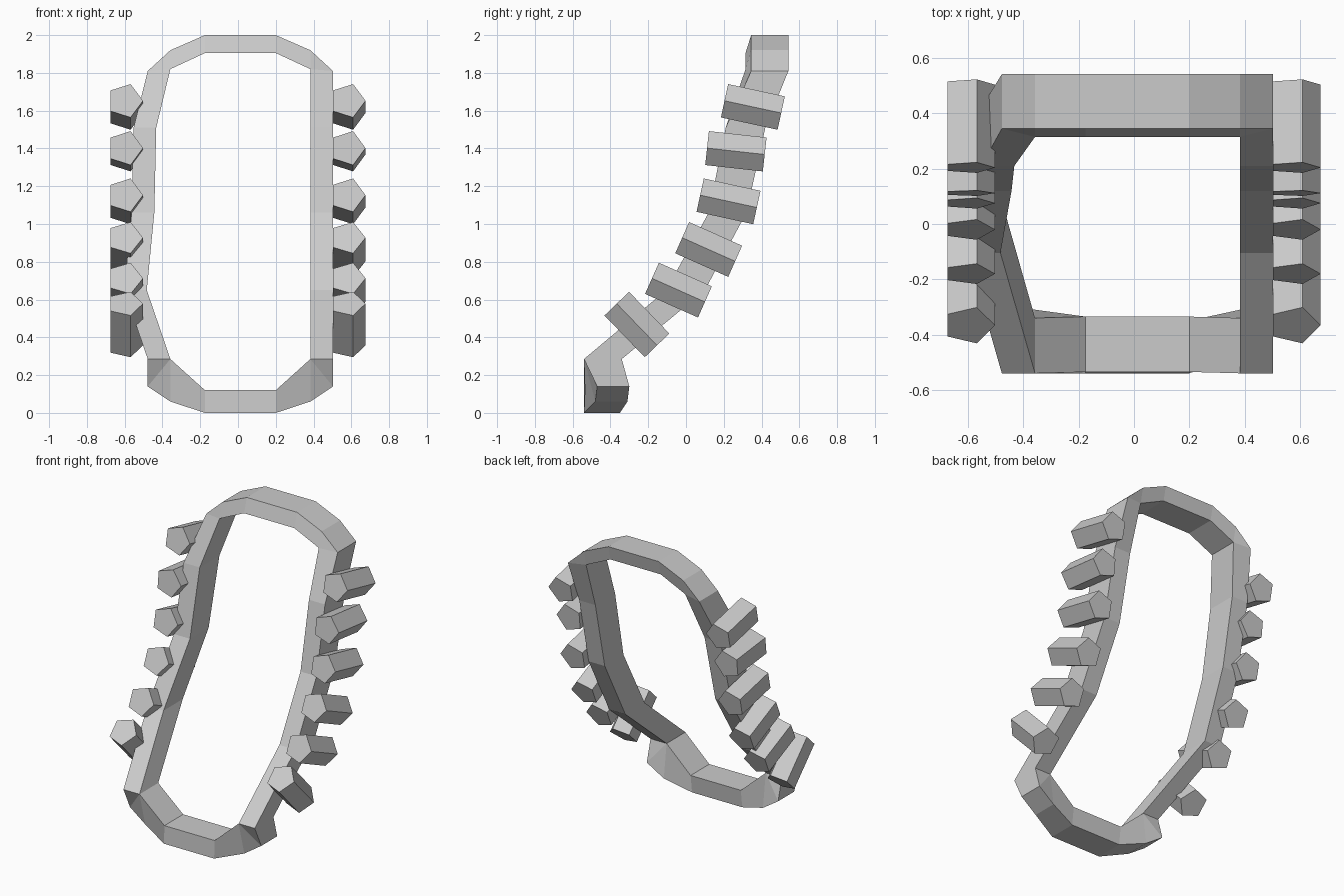
import bpy, bmesh, math
from mathutils import Vector, Matrix

if "Cube" in bpy.data.objects:
    bpy.data.objects.remove(bpy.data.objects["Cube"])


def make_object(name, bm):
    bmesh.ops.recalc_face_normals(bm, faces=bm.faces[:])
    mesh = bpy.data.meshes.new(name)
    bm.to_mesh(mesh)
    bm.free()
    obj = bpy.data.objects.new(name, mesh)
    bpy.context.collection.objects.link(obj)
    return obj


# Half of the loop, top to bottom. Each section has an inner and an outer
# edge (x, z, front y, back y), plus how far the left side bulges outward.
TOP = (.383, 1.82, .315, .52)
LOW = (.383, .285, -.54, -.34)
half = [
    ((.2, 1.905, .315, .52), (.2, 2.0, .345, .542), 0),
    (TOP, (.383, 1.92, .345, .542), 0),
    (TOP, (.503, 1.81, .345, .542), 0),
    ((.383, 1.51, .21, .42), (.503, 1.51, .21, .42), .075),
    ((.383, 1.06, .12, .32), (.503, 1.06, .12, .32), .085),
    ((.383, .65, -.105, .10), (.503, .65, -.105, .10), .125),
    (LOW, (.503, .285, -.54, -.34), 0),
    (LOW, (.503, .14, -.47, -.30), 0),
    (LOW, (.383, .06, -.48, -.31), 0),
    ((.2, .12, -.535, -.335), (.2, 0, -.54, -.35), 0),
]
MID = .0125


def corners(inner, outer, bulge, left):
    pts = []
    for (x, z, y0, y1), order in ((inner, 0), (outer, 1)):
        px = 2 * MID - x - bulge if left else x
        pair = [(px, y0, z), (px, y1, z)]
        pts += pair[::-1] if order else pair
    return pts


# Frame loop: bridge the sections all the way round
sections = [corners(*s, False) for s in half]
sections += [corners(*s, True) for s in reversed(half)]
bm = bmesh.new()
rings = [[bm.verts.new(p) for p in s] for s in sections]
for a, b in zip(rings, rings[1:] + rings[:1]):
    for i in range(4):
        j = (i + 1) % 4
        bm.faces.new((a[i], a[j], b[j], b[i]))
bmesh.ops.remove_doubles(bm, verts=bm.verts[:], dist=.0005)
make_object("frame_loop", bm)

# Side pegs: pentagonal prisms (centre y, centre z, downward tilt)
pegs = [(.354, 1.62, 12.2), (.264, 1.385, 6.3), (.225, 1.12, 12.3),
        (.12, .865, 24), (-.04, .65, 24), (-.26, .468, 46)]
R, LENGTH = .095, .307
for side, cx in (("left", -.598), ("right", .58)):
    for n, (cy, cz, tilt) in enumerate(pegs, 1):
        bm = bmesh.new()
        place = (Matrix.Translation((cx, cy, cz))
                 @ Matrix.Rotation(math.radians(-tilt), 4, 'X'))
        ends = []
        for y in (-LENGTH / 2, LENGTH / 2):
            ends.append([bm.verts.new(place @ Vector(
                (R * math.cos(k * math.tau / 5), y, R * math.sin(k * math.tau / 5))))
                for k in range(5)])
            bm.faces.new(ends[-1])
        for k in range(5):
            m = (k + 1) % 5
            bm.faces.new((ends[0][k], ends[0][m], ends[1][m], ends[1][k]))
        make_object(f"{side}_peg_{n}", bm)
